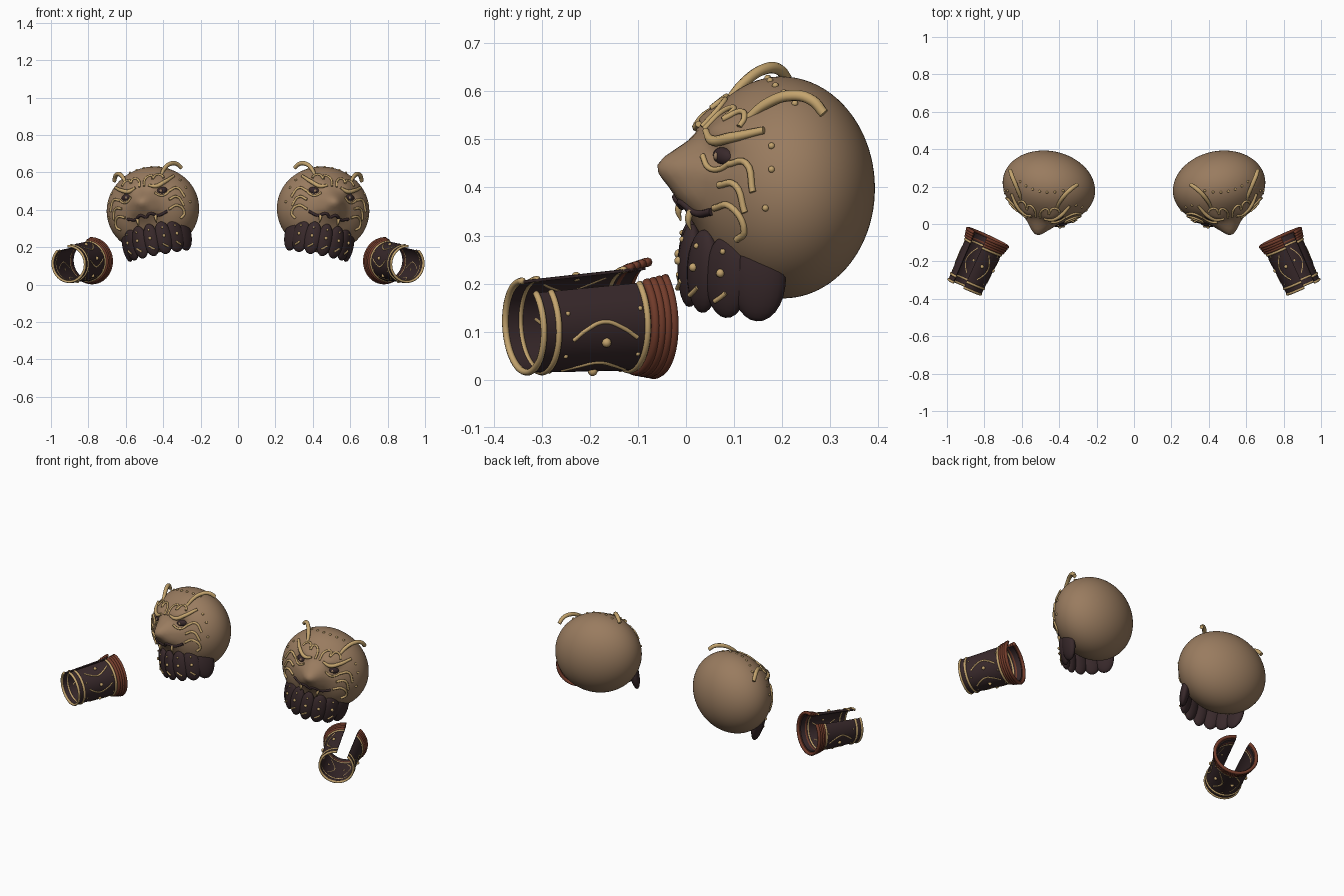
import bpy, bmesh, math
from math import sin, cos, radians, exp
from mathutils import Matrix, Vector
from mathutils.bvhtree import BVHTree

cube = bpy.data.objects.get("Cube")
if cube:
    bpy.data.objects.remove(cube)


def material(name, rgb):
    m = bpy.data.materials.new(name)
    m.use_nodes = True
    m.diffuse_color = (*rgb, 1)
    m.node_tree.nodes["Principled BSDF"].inputs["Base Color"].default_value = (*rgb, 1)
    return m


TAN = material("tan_hide", (.32, .20, .115))
GOLD = material("pale_gold", (.55, .37, .155))
DARK = material("dark_leather", (.04, .022, .024))
RED = material("red_leather", (.17, .045, .024))
FLIP = Matrix.Scale(-1, 4, Vector((1, 0, 0)))


def emit(name, bm, frame, mat):
    """Place a part on the left side and its mirror image on the right."""
    for side, m in (("left", frame), ("right", FLIP @ frame)):
        b = bm.copy()
        b.transform(m)
        if side == "right":
            bmesh.ops.reverse_faces(b, faces=b.faces)
        me = bpy.data.meshes.new(side + "_" + name)
        b.to_mesh(me)
        b.free()
        me.materials.clear()
        me.materials.append(mat)
        for p in me.polygons:
            p.use_smooth = True
            p.material_index = 0
        ob = bpy.data.objects.new(me.name, me)
        bpy.context.scene.collection.objects.link(ob)
    bm.free()


def tube(bm, pts, r, taper=None):
    """Add a smooth round tube through the points."""
    cu = bpy.data.curves.new("path", 'CURVE')
    cu.dimensions = '3D'
    cu.bevel_depth, cu.bevel_resolution, cu.resolution_u = r, 2, 5
    cu.use_fill_caps = True
    sp = cu.splines.new('BEZIER')
    sp.bezier_points.add(len(pts) - 1)
    for i, (bp, p) in enumerate(zip(sp.bezier_points, pts)):
        bp.co = p
        bp.handle_left_type = bp.handle_right_type = 'AUTO'
        if taper:
            bp.radius = taper[i]
    ob = bpy.data.objects.new("path", cu)
    me = bpy.data.meshes.new_from_object(ob)
    bm.from_mesh(me)
    bpy.data.objects.remove(ob)
    bpy.data.curves.remove(cu)
    bpy.data.meshes.remove(me)


def ball(bm, pos, size, turn=0, seg=12):
    size = size if isinstance(size, tuple) else (size,) * 3
    m = Matrix.Translation(pos) @ Matrix.Rotation(turn, 4, 'Z') @ Matrix.Diagonal((*size, 1))
    bmesh.ops.create_uvsphere(bm, u_segments=seg, v_segments=seg * 2 // 3, radius=1, matrix=m)


# ---- Shoulder heads ----
HEAD = (Matrix.Translation((.455, .2, .4)) @ Matrix.Rotation(radians(12), 4, 'Z')
        @ Matrix.Rotation(radians(11), 4, 'Y'))

# Sculpted skull: x, z, width, height, forward push
BUMPS = [(0, .045, .065, .05, .08), (0, -.03, .07, .04, .02)]
for s in (1, -1):
    BUMPS += [(s * .07, .135, .05, .025, .02), (s * .1, .085, .032, .022, -.016),
              (s * .05, -.005, .035, .03, .014)]
skull = bmesh.new()
bmesh.ops.create_icosphere(skull, subdivisions=5, radius=1)
for v in skull.verts:
    front = min(1, max(0, -v.co.y * 3))
    v.co = Vector((v.co.x * .25, v.co.y * .19, v.co.z * .23))
    x, z = v.co.x, v.co.z
    v.co.y -= front * sum(a * exp(-((x - bx) / w) ** 2 - ((z - bz) / h) ** 2)
                          for bx, bz, w, h, a in BUMPS)
tree = BVHTree.FromBMesh(skull)


def on_face(x, z, lift=0):
    hit = tree.ray_cast(Vector((x, -1, z)), Vector((0, 1, 0)))
    return hit[0] + hit[1] * lift


def on_crown(x, y):
    return tree.ray_cast(Vector((x, y, 1)), Vector((0, 0, -1)))[0]


def face_line(bm, s, pts, r, taper=None):
    tube(bm, [on_face(s * x, z, r * .4) for x, z in pts], r, taper)


horns, brows, whiskers, curls, beads, fangs, eyes, pupils, lids, mouth = (
    bmesh.new() for _ in range(10))
for s in (1, -1):
    tube(horns, [(s * x, y, z) for x, y, z in
                 ((.095, -.11, .155), (.115, -.065, .2), (.145, -.015, .223),
                  (.17, .02, .217), (.187, .042, .193))], .012, (.6, .9, 1, 1, .9))
    face_line(brows, s, ((.035, .125), (.075, .112), (.115, .125), (.16, .15)),
              .011, (.6, 1, 1, .7))
    for line in (((.135, .075), (.175, .085), (.205, .03)),
                 ((.13, .03), (.17, .038), (.195, -.015)),
                 ((.12, -.02), (.165, -.008), (.188, -.055), (.165, -.078))):
        face_line(whiskers, s, line, .007)
    # Forehead scrolls
    face_line(curls, s, ((.012, .125), (.02, .165), (.05, .175), (.06, .155)), .006)
    face_line(curls, s, ((.06, .155), (.08, .175), (.105, .165), (.115, .15)), .006)
    # Eyes with lower lid
    e = on_face(s * .1, .085)
    ball(eyes, e, (.03, .016, .019), s * .5, 16)
    ball(pupils, e + Vector((-s * .004, -.013, 0)), .009)
    face_line(lids, s, ((.065, .08), (.09, .06), (.115, .06), (.14, .08)), .006)
    # Fangs and cheek studs
    f = on_face(s * .05, -.038)
    tube(fangs, [f, f + Vector((0, -.006, -.02)), f + Vector((0, 0, -.042))], .009, (1, .8, .2))
    for x, z in ((.215, .08), (.225, .0), (.19, .125)):
        ball(beads, on_face(s * x, z), .007)
for i in range(7):
    x = (i - 3) * .04
    ball(beads, on_crown(x, -.035 + x * x * 2), .007)
tube(mouth, [on_face(x, z) for x, z in ((-.11, -.03), (-.06, -.042), (-.025, -.025), (0, -.04),
                                        (.025, -.025), (.06, -.042), (.11, -.03))], .008)
for name, bm, mat in (("head", skull, TAN), ("horns", horns, GOLD), ("brows", brows, GOLD),
                      ("whiskers", whiskers, GOLD), ("forehead_scrolls", curls, GOLD),
                      ("studs", beads, GOLD), ("fangs", fangs, GOLD), ("eyes", eyes, DARK),
                      ("pupils", pupils, TAN), ("eyelids", lids, GOLD), ("mouth", mouth, DARK)):
    emit(name, bm, HEAD, mat)

# Beard of overlapping leather petals
petals, trim = bmesh.new(), bmesh.new()
for i in range(7):
    a = radians((i - 3) * 22)
    out = Vector((sin(a), -cos(a), 0))
    across = Vector((cos(a), sin(a), 0))
    edge = abs(i - 3) / 3
    c = Vector((.172 * sin(a), -.188 * cos(a), -.165))
    ball(petals, c, (.042 + .016 * edge, .026, .088), a, 20)
    if i in (0, 6):
        continue
    ball(trim, c + out * .026 + Vector((0, 0, .01)), .009)
    tube(trim, [c + across * u + out * .023 + Vector((0, 0, w))
                for u, w in ((-.014, -.052), (0, -.042), (.014, -.03))], .005)
    ball(trim, c + out * .02 + Vector((0, 0, .055)), .006)
emit("beard_petals", petals, HEAD, DARK)
emit("beard_trim", trim, HEAD, GOLD)

# ---- Bracers, open along a slot on the upper outer side ----
ARM = (Matrix.Translation((.845, -.207, .119)) @ Matrix.Rotation(radians(24.8), 4, 'Z')
       @ Matrix.Rotation(radians(3.4), 4, 'X'))
START, END, STEPS = radians(88), radians(407), 48


def polar(r, y, a):
    return Vector((r * cos(a), y, r * sin(a)))


def arm_radius(y):
    return .099 + .04 * y


def shell(bm, rows):
    """Sweep (radius, y) rows of a closed section around the slotted arc."""
    grid = [[bm.verts.new(polar(r, y, START + (END - START) * k / STEPS)) for r, y in rows]
            for k in range(STEPS + 1)]
    n = len(rows)
    for a, b in zip(grid, grid[1:]):
        for j in range(n):
            bm.faces.new((a[j], a[(j + 1) % n], b[(j + 1) % n], b[j]))
    bm.faces.new(grid[0][::-1])
    bm.faces.new(grid[-1])
    bmesh.ops.recalc_face_normals(bm, faces=bm.faces)


def ring(bm, r, y, t):
    shell(bm, [(r + t * cos(k * math.tau / 8), y + t * sin(k * math.tau / 8)) for k in range(8)])


sleeve = bmesh.new()
shell(sleeve, [(arm_radius(y) + d, y) for y, d in
               ((-.14, -.003), (.14, -.003), (.14, .003), (-.14, .003))])
# Crisp edges on the thin leather wall
bmesh.ops.split_edges(sleeve, edges=[e for e in sleeve.edges if len(e.link_faces) == 2
                                     and e.calc_face_angle(0) > .8])
emit("bracer_sleeve", sleeve, ARM, DARK)

rings = bmesh.new()
for y in (-.142, -.108, .092):
    ring(rings, arm_radius(y) + .002, y, .007)
emit("bracer_rings", rings, ARM, GOLD)

cuff = bmesh.new()
for k in range(4):
    ring(cuff, .108 + .003 * k, .108 + .013 * k, .0095)
emit("bracer_cuff", cuff, ARM, RED)

# Arched scrolls and studs around the sleeve
scrolls = bmesh.new()
for k in range(5):
    mid = radians(-14 - 56 * k)
    tube(scrolls, [polar(arm_radius(y) + .001, y, mid + radians(t)) for y, t in
                   ((-.075, -6), (-.045, 7), (-.005, 15), (.035, 7), (.07, -6))], .005)
    ball(scrolls, polar(.103, 0, mid - radians(10)), .010)
    for y in (-.085, .078):
        ball(scrolls, polar(arm_radius(y) + .002, y, mid + radians(28)), .005)
emit("bracer_scrolls", scrolls, ARM, GOLD)
